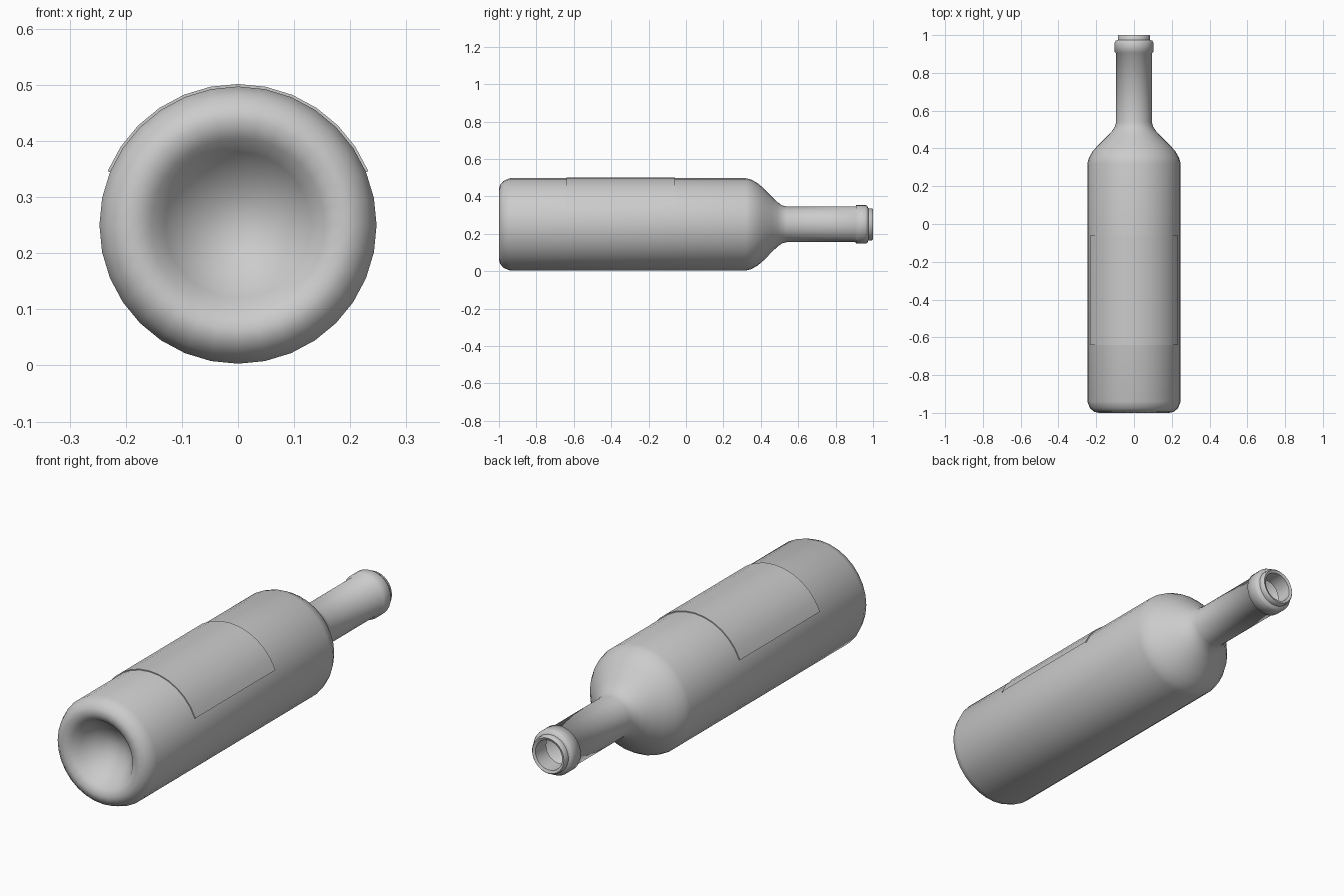
import bpy, bmesh, math

if "Cube" in bpy.data.objects:
    bpy.data.objects.remove(bpy.data.objects["Cube"])

SIDES = 32
CZ = 0.25


def sweep(name, profile, a0, a1, steps, sharp=35):
    """Turn (y, radius) points about the lying bottle's long axis."""
    bm = bmesh.new()
    full = a1 - a0 >= 360
    count = steps if full else steps + 1
    rings = []
    for y, r in profile:
        if r == 0:
            rings.append([bm.verts.new((0, y, CZ))] * count)
            continue
        ring = []
        for i in range(count):
            a = math.radians(a0 + (a1 - a0) * i / steps)
            ring.append(bm.verts.new((r * math.cos(a), y, CZ + r * math.sin(a))))
        rings.append(ring)
    for p, q in zip(rings, rings[1:]):
        for i in range(steps):
            j = (i + 1) % count
            corners = list(dict.fromkeys((p[i], q[i], q[j], p[j])))
            bm.faces.new(corners)
    bmesh.ops.recalc_face_normals(bm, faces=bm.faces)
    mesh = bpy.data.meshes.new(name)
    bm.to_mesh(mesh)
    bm.free()
    ob = bpy.data.objects.new(name, mesh)
    bpy.context.collection.objects.link(ob)
    bpy.ops.object.select_all(action='DESELECT')
    ob.select_set(True)
    bpy.context.view_layer.objects.active = ob
    bpy.ops.object.shade_smooth_by_angle(angle=math.radians(sharp))
    return ob


# Glass: hollow punt, body, shoulder, neck, lip and the folded-in mouth
glass = [
    (-0.87, 0), (-0.885, 0.05), (-0.91, 0.095), (-0.95, 0.13), (-0.985, 0.155),
    (-1.0, 0.185), (-0.995, 0.21), (-0.975, 0.233), (-0.94, 0.247),
    (0.32, 0.247), (0.35, 0.239), (0.385, 0.219), (0.42, 0.188),
    (0.46, 0.147), (0.49, 0.118), (0.515, 0.101), (0.54, 0.095),
    (0.905, 0.095), (0.91, 0.103), (0.96, 0.103), (0.97, 0.098),
    (0.975, 0.086), (0.995, 0.085), (1.0, 0.08), (0.995, 0.068), (0.92, 0.066),
]
sweep("bottle_glass", glass, 0, 360, SIDES, 60)

# Paper label wrapped over the upper side of the body
label = [(-0.64, 0.2465), (-0.64, 0.2515), (-0.06, 0.2515), (-0.06, 0.2465)]
sweep("label", label, 22.5, 157.5, 12)
